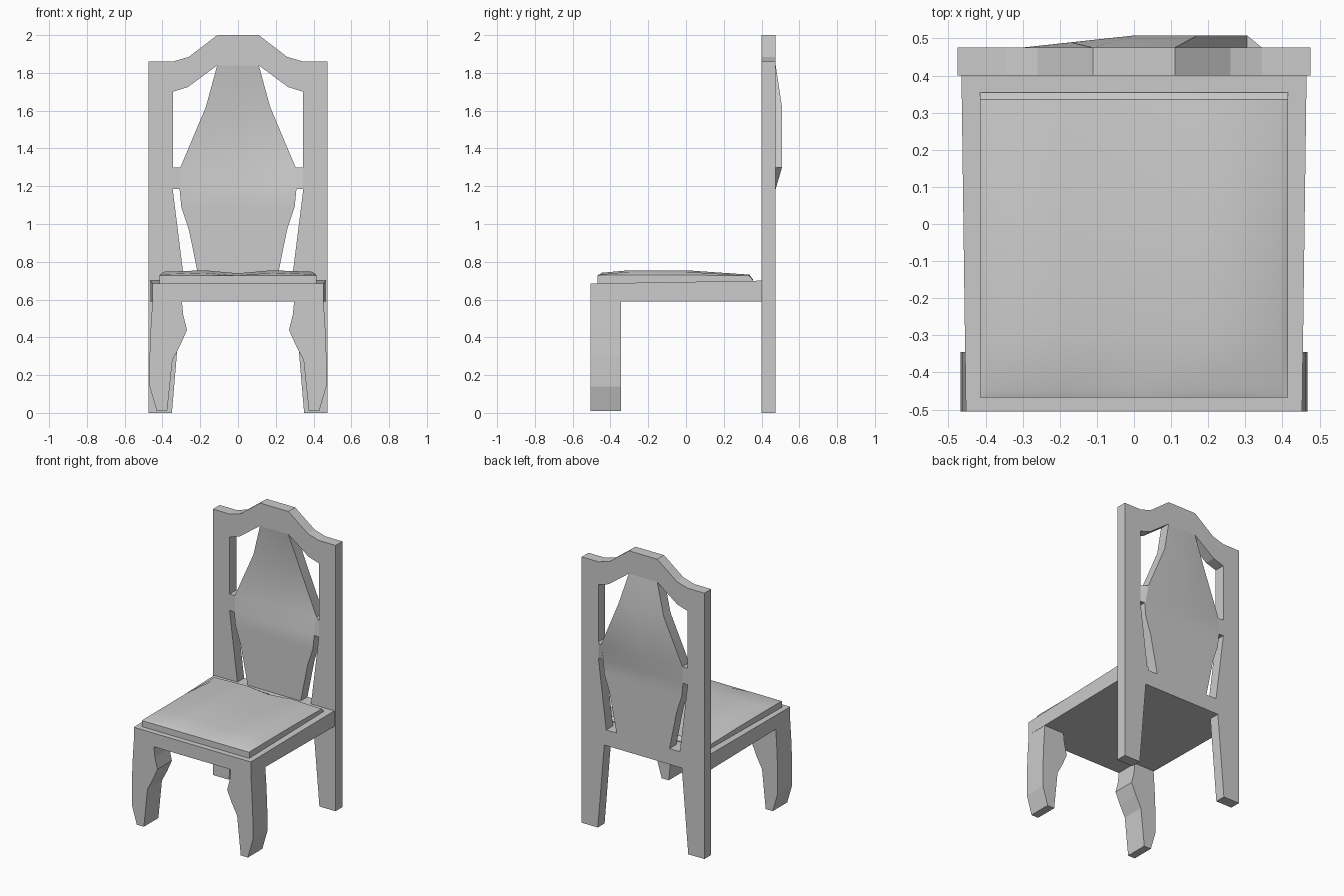
import bpy, bmesh
from mathutils import Vector

if "Cube" in bpy.data.objects:
    bpy.data.objects.remove(bpy.data.objects["Cube"])


def finish(name, bm, smooth=False, mirror=False):
    bmesh.ops.recalc_face_normals(bm, faces=bm.faces)
    me = bpy.data.meshes.new(name)
    bm.to_mesh(me)
    bm.free()
    ob = bpy.data.objects.new(name, me)
    bpy.context.collection.objects.link(ob)
    if mirror:
        ob.modifiers.new("Mirror", 'MIRROR').use_mirror_merge = False
    if smooth:
        bpy.ops.object.select_all(action='DESELECT')
        bpy.context.view_layer.objects.active = ob
        ob.select_set(True)
        bpy.ops.object.shade_smooth_by_angle(angle=0.5)
    return ob


def loft(name, rings, **kw):
    """Closed solid through a series of equal-length rings of points."""
    bm = bmesh.new()
    loops = [[bm.verts.new(p) for p in r] for r in rings]
    n = len(loops[0])
    for a, b in zip(loops, loops[1:]):
        for i in range(n):
            j = (i + 1) % n
            bm.faces.new((a[i], a[j], b[j], b[i]))
    bm.faces.new(loops[0])
    bm.faces.new(loops[-1])
    return finish(name, bm, **kw)


def prism(name, outline, y0, y1, **kw):
    """Extrude an x-z outline along y."""
    return loft(name, [[(x, y, z) for x, z in outline] for y in (y0, y1)], **kw)


BF, BB = 0.40, 0.475  # front and back planes of the chair back

# Rear posts, running from floor to crest
prism("rear_post", [(.475, 0), (.475, 1.86), (.345, 1.86), (.345, 1.18),
                    (.285, .70), (.30, .59), (.35, 0)], BF, BB, mirror=True)

# Arched crest rail
top = [(.345, 1.86), (.26, 1.885), (.11, 2.0)]
low = [(.11, 1.84), (.265, 1.725), (.345, 1.70)]
half = top + low
crest = top + [(-x, z) for x, z in reversed(top)] \
    + [(-x, z) for x, z in reversed(low)] + low
prism("crest_rail", crest, BF, BB)

# Lower back rail
prism("lower_back_rail", [(-.30, .59), (.30, .59), (.285, .70), (-.285, .70)], BF, BB)


# Vase-shaped splat, bowed backwards in its upper half
def bow(x):
    return .033 * max(0, min(1, (x + .3) / .3))


rings = []
for z, w, k in [(.70, .205, 0), (.97, .26, 0), (1.09, .30, 0), (1.19, .31, 0),
                (1.30, .305, 1), (1.62, .17, 1), (1.84, .11, 0)]:
    rings.append([(x, BF + k * bow(x), z) for x in (-w, 0, w)]
                 + [(x, BB + k * bow(x), z) for x in (w, 0, -w)])
loft("splat", rings, smooth=True)

# Short links between splat and posts
for s, name in ((-1, "left_link"), (1, "right_link")):
    rings = []
    for z, k in ((1.185, 0), (1.30, 1)):
        d = k * bow(s * .305)
        rings.append([(s * .305, BF + d, z), (s * .345, BF, z),
                      (s * .345, BB, z), (s * .305, BB + d, z)])
    loft(name, rings)

# Seat frame, slightly wider and higher at the rear
loft("seat_frame", [[(-w, y, .59), (w, y, .59), (w, y, z), (-w, y, z)]
                    for y, w, z in ((-.505, .453, .685), (.40, .465, .70))])

# Shaped front legs
prism("front_leg", [(.453, .59), (.462, .45), (.468, .30), (.468, .14), (.43, .01),
                    (.375, .01), (.347, .28), (.305, .36), (.27, .44),
                    (.29, .52), (.297, .59)], -.505, -.345, mirror=True)

# Padded cushion with a shallow dip along the middle
xs = [(-.415, None), (-.395, -.008), (-.18, 0), (0, -.016), (.18, 0), (.395, -.008), (.415, None)]
ys = [(-.468, .728), (-.445, .742), (-.30, .755), (0, .755), (.335, .732), (.355, .706)]
bm = bmesh.new()
grid = []
for y, zy in ys:
    edge = zy < .73
    grid.append([bm.verts.new((x, y, min(.73, zy) - (.0 if y < .3 else .004) if dz is None
                               else zy + (0 if edge else dz))) for x, dz in xs])
for a, b in zip(grid, grid[1:]):
    for i in range(len(xs) - 1):
        bm.faces.new((a[i], a[i + 1], b[i + 1], b[i]))
rim = [e for e in bm.edges if e.is_boundary]
new = bmesh.ops.extrude_edge_only(bm, edges=rim)["geom"]
for v in new:
    if isinstance(v, bmesh.types.BMVert):
        v.co.z = .68
finish("cushion", bm, smooth=True)
